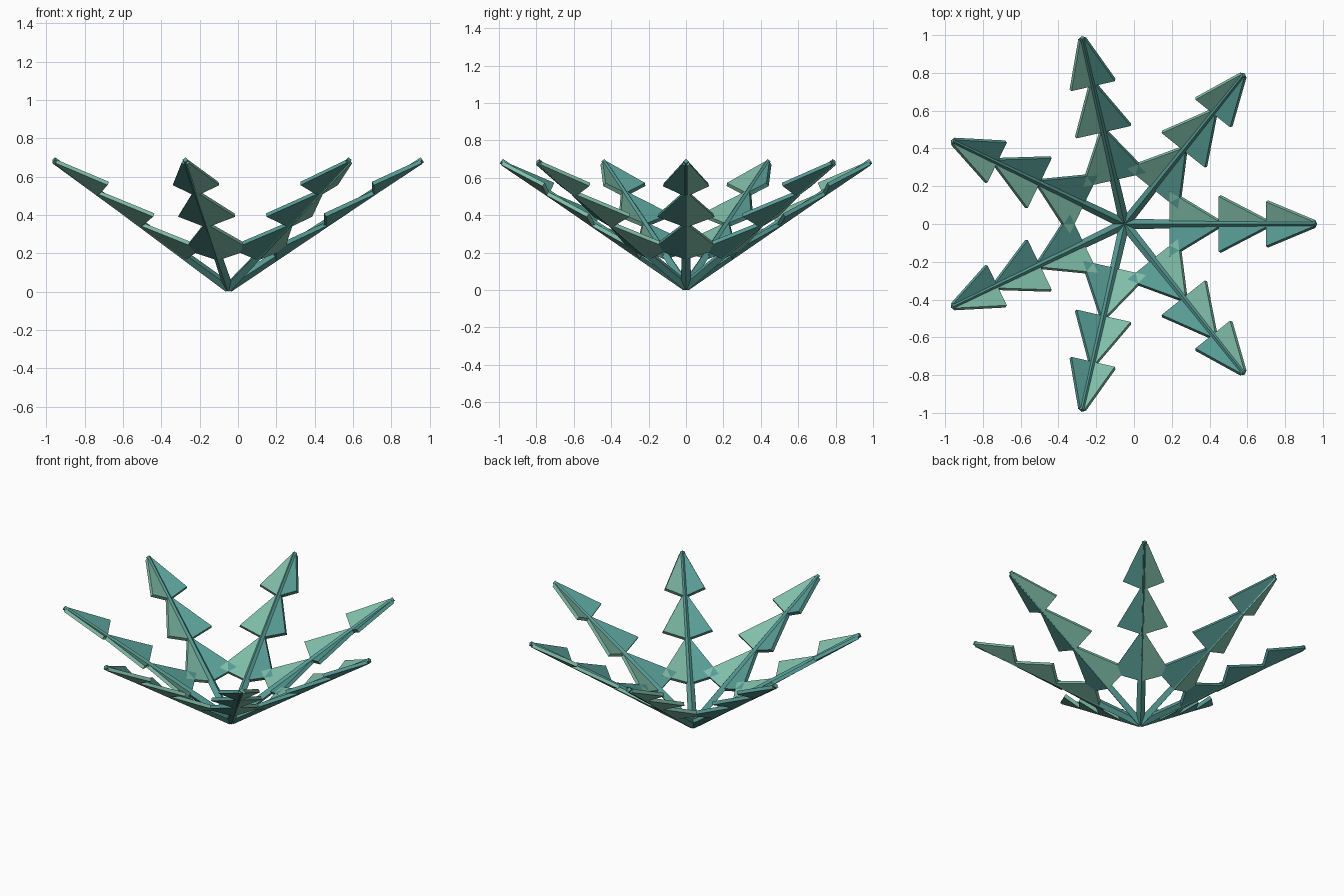
import bpy, bmesh, math
from mathutils import Vector, Matrix

if "Cube" in bpy.data.objects:
    bpy.data.objects.remove(bpy.data.objects["Cube"])

def mat(name, rgb):
    m = bpy.data.materials.new(name)
    m.diffuse_color = (*rgb, 1)
    m.use_nodes = True
    m.node_tree.nodes["Principled BSDF"].inputs["Base Color"].default_value = m.diffuse_color
    return m

teal = mat("teal", (0.095, 0.33, 0.296))
green = mat("pale_green", (0.214, 0.507, 0.393))

FRONDS = 7
HUB = Vector((-0.05, 0, 0))
BASE, TIP = Vector((0, 0, 0.022)), Vector((1.012, 0, 0.688))
AXIS = (TIP - BASE).normalized()
UP = Vector((-AXIS.z, 0, AXIS.x))
SIDE = Vector((0, 1, 0))
# leaf start and end radius, half width
LEAVES = [(0.24, 0.50, 0.172), (0.50, 0.755, 0.147), (0.75, 1.0, 0.118)]

def on_stem(r):
    return BASE.lerp(TIP, r / TIP.x)

def prism(bm, lower, upper, index):
    """Closed solid between two matching outlines."""
    a = [bm.verts.new(p) for p in lower]
    b = [bm.verts.new(p) for p in upper]
    n = len(a)
    faces = [bm.faces.new(a[::-1]), bm.faces.new(b)]
    for i in range(n):
        j = (i + 1) % n
        faces.append(bm.faces.new((a[i], a[j], b[j], b[i])))
    for f in faces:
        f.material_index = index

def add_object(name, bm, angle):
    bmesh.ops.recalc_face_normals(bm, faces=bm.faces)
    bm.transform(Matrix.Translation(HUB) @ Matrix.Rotation(angle, 4, 'Z'))
    me = bpy.data.meshes.new(name)
    bm.to_mesh(me)
    bm.free()
    me.materials.append(teal)
    me.materials.append(green)
    bpy.context.collection.objects.link(bpy.data.objects.new(name, me))

def ring(centre, radius):
    return [centre + radius * (math.cos(k * math.pi / 2) * SIDE + math.sin(k * math.pi / 2) * UP)
            for k in range(4)]

for i in range(FRONDS):
    angle = i * math.tau / FRONDS
    # tapered four-sided stem
    bm = bmesh.new()
    prism(bm, ring(BASE, 0.027), ring(TIP, 0.015), 0)
    add_object(f"stem_{i + 1}", bm, angle)
    # folded leaves: one pale wing, one teal wing
    for k, (r0, r1, w) in enumerate(LEAVES):
        bm = bmesh.new()
        for s in (1, -1):
            keel, tip = on_stem(r0), on_stem(r1)
            corner = keel + Vector((0, s * w, 0.055))
            tip_out = tip + Vector((0, s * 0.014, 0.005))
            normal = (corner - keel).cross(tip - keel).normalized()
            if normal.z < 0:
                normal = -normal
            top = [p + normal * 0.003 for p in (keel, corner, tip_out, tip)]
            prism(bm, [p - normal * 0.022 for p in top], top, 1 if s > 0 else 0)
        add_object(f"frond_{i + 1}_leaf_{k + 1}", bm, angle)
